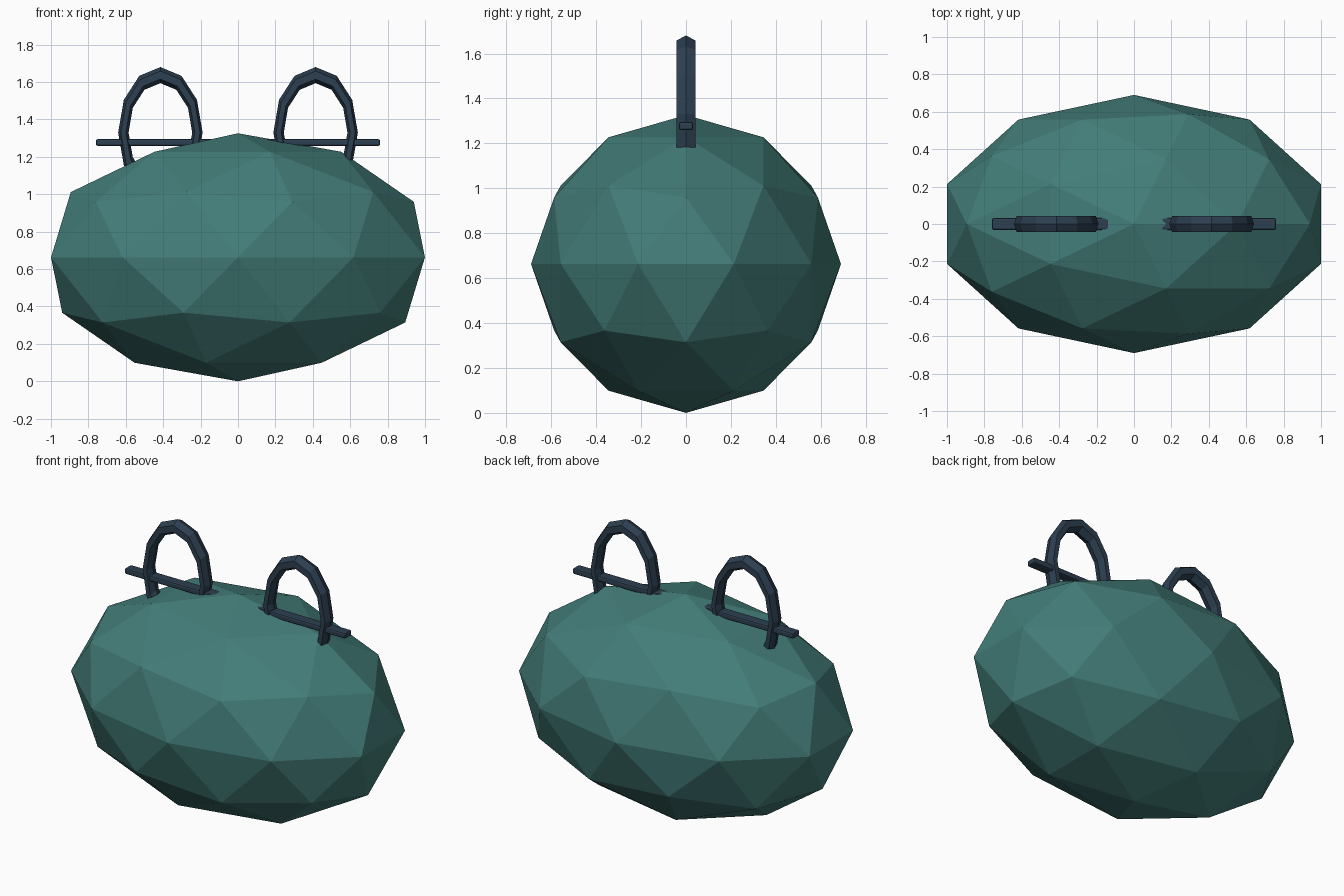
import bpy
import math

if "Cube" in bpy.data.objects:
    bpy.data.objects.remove(bpy.data.objects["Cube"])


def material(name, rgb):
    m = bpy.data.materials.new(name)
    m.diffuse_color = (*rgb, 1.0)
    m.use_nodes = True
    m.node_tree.nodes["Principled BSDF"].inputs["Base Color"].default_value = m.diffuse_color
    return m


TEAL = material("teal", (0.056, 0.205, 0.190))
NAVY = material("dark_navy", (0.026, 0.050, 0.082))


def finish(name, scale, mat):
    ob = bpy.context.object
    ob.name = name
    ob.scale = scale
    bpy.ops.object.transform_apply(location=False, rotation=False, scale=True)
    ob.data.materials.append(mat)
    return ob


# Faceted egg-shaped body
bpy.ops.mesh.primitive_ico_sphere_add(subdivisions=2, radius=1, location=(0, 0, 0.663))
finish("body", (1.051, 0.69, 0.663), TEAL)

# Two tall hexagonal-section hoops, sunk into the body
for side, x in (("left", -0.415), ("right", 0.415)):
    bpy.ops.mesh.primitive_torus_add(
        major_segments=12, minor_segments=6, major_radius=1, minor_radius=0.14,
        location=(x, 0, 1.33), rotation=(math.pi / 2, 0, 0))
    finish(side + "_hoop", (0.198, 0.307, 0.346), NAVY)

# Thin bevelled bar running through both hoops
bpy.ops.mesh.primitive_cube_add(size=1, location=(0, 0, 1.277))
bar = finish("crossbar", (1.52, 0.064, 0.036), NAVY)
bevel = bar.modifiers.new("bevel", 'BEVEL')
bevel.width = 0.010
bevel.segments = 2
